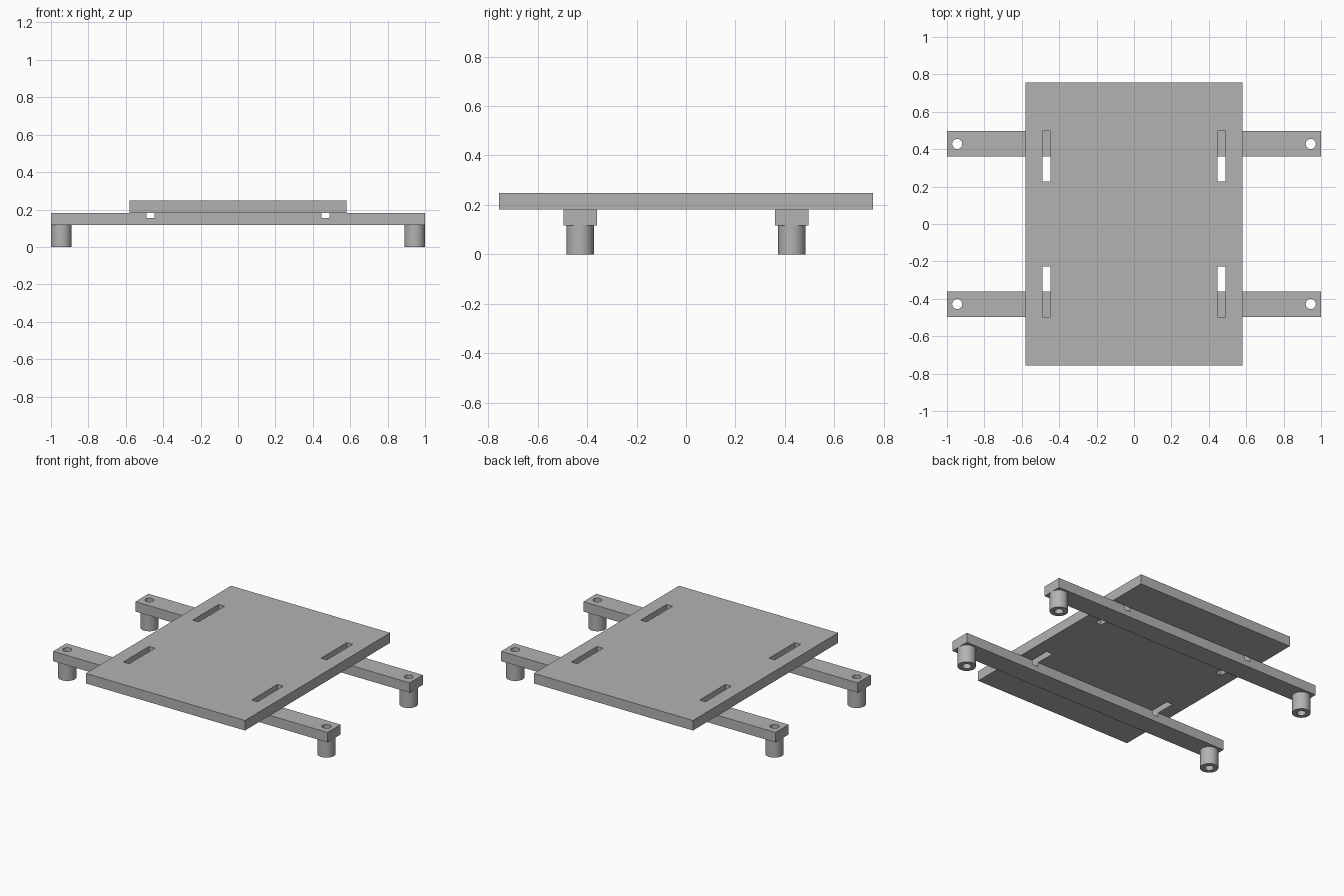
import bpy
import bmesh
import math
from mathutils import Matrix

default_cube = bpy.data.objects.get("Cube")
if default_cube:
    bpy.data.objects.remove(default_cube, do_unlink=True)

grey = bpy.data.materials.new("plain grey")
grey.use_nodes = True
colour = (0.45, 0.45, 0.45, 1)
grey.diffuse_color = colour
grey.node_tree.nodes["Principled BSDF"].inputs["Base Color"].default_value = colour

# Shared dimensions
BAR_Y, BAR_WIDTH = 0.428, 0.136
BAR_BOTTOM, BAR_TOP, PLATE_TOP = 0.116, 0.181, 0.247
LEG_X, LEG_RADIUS, HOLE_RADIUS = 0.945, 0.055, 0.027
SLOT_X, SLOT_WIDTH, SLOT_DEPTH = 0.468, 0.043, 0.026
SLOT_INNER, SLOT_OUTER = 0.227, 0.496


def add_object(name, bm):
    mesh = bpy.data.meshes.new(name)
    bm.to_mesh(mesh)
    bm.free()
    mesh.materials.append(grey)
    obj = bpy.data.objects.new(name, mesh)
    bpy.context.collection.objects.link(obj)
    return obj


def box(name, low, high):
    bm = bmesh.new()
    size = [b - a for a, b in zip(low, high)]
    middle = [(a + b) / 2 for a, b in zip(low, high)]
    bmesh.ops.create_cube(bm, size=1, matrix=Matrix.Translation(middle) @ Matrix.Diagonal((*size, 1)))
    return add_object(name, bm)


def cylinder(name, x, y, radius, bottom, top):
    bm = bmesh.new()
    bmesh.ops.create_cone(bm, cap_ends=True, segments=48, radius1=radius, radius2=radius,
                          depth=top - bottom, matrix=Matrix.Translation((x, y, (bottom + top) / 2)))
    return add_object(name, bm)


def select_only(obj):
    bpy.ops.object.select_all(action="DESELECT")
    obj.select_set(True)
    bpy.context.view_layer.objects.active = obj


def cut(obj, cutters):
    select_only(obj)
    for cutter in cutters:
        cutter.hide_render = True
        mod = obj.modifiers.new("cut", "BOOLEAN")
        mod.operation = "DIFFERENCE"
        mod.solver = "EXACT"
        mod.object = cutter
        bpy.ops.object.modifier_apply(modifier=mod.name)
        bpy.data.objects.remove(cutter, do_unlink=True)


def smooth(obj):
    select_only(obj)
    bpy.ops.object.shade_smooth_by_angle(angle=math.radians(30))


# Flat top plate with four adjustment slots
plate = box("top_plate", (-0.58, -0.756, BAR_TOP), (0.58, 0.756, PLATE_TOP))
slots = []
for sx in (-1, 1):
    for sy in (-1, 1):
        y_low, y_high = sorted((sy * SLOT_INNER, sy * SLOT_OUTER))
        x = sx * SLOT_X
        slots.append(box("slot_cutter", (x - SLOT_WIDTH / 2, y_low, BAR_TOP - 0.1),
                         (x + SLOT_WIDTH / 2, y_high, PLATE_TOP + 0.1)))
cut(plate, slots)

# Cross bars with grooves and end holes, each on two tubular legs
for sy, end in ((-1, "front"), (1, "back")):
    y = sy * BAR_Y
    bar = box(end + "_cross_bar", (-1, y - BAR_WIDTH / 2, BAR_BOTTOM), (1, y + BAR_WIDTH / 2, BAR_TOP))
    cutters = []
    for sx, side in ((-1, "right"), (1, "left")):
        x = sx * SLOT_X
        cutters.append(box("groove_cutter", (x - SLOT_WIDTH / 2, y - BAR_WIDTH, BAR_TOP - SLOT_DEPTH),
                           (x + SLOT_WIDTH / 2, y + BAR_WIDTH, BAR_TOP + 0.1)))
        cutters.append(cylinder("hole_cutter", sx * LEG_X, y, HOLE_RADIUS, 0, 0.3))
        leg = cylinder(end + "_" + side + "_leg", sx * LEG_X, y, LEG_RADIUS, 0, BAR_BOTTOM)
        cut(leg, [cylinder("bore_cutter", sx * LEG_X, y, HOLE_RADIUS, -0.1, 0.3)])
        smooth(leg)
    cut(bar, cutters)
    smooth(bar)
